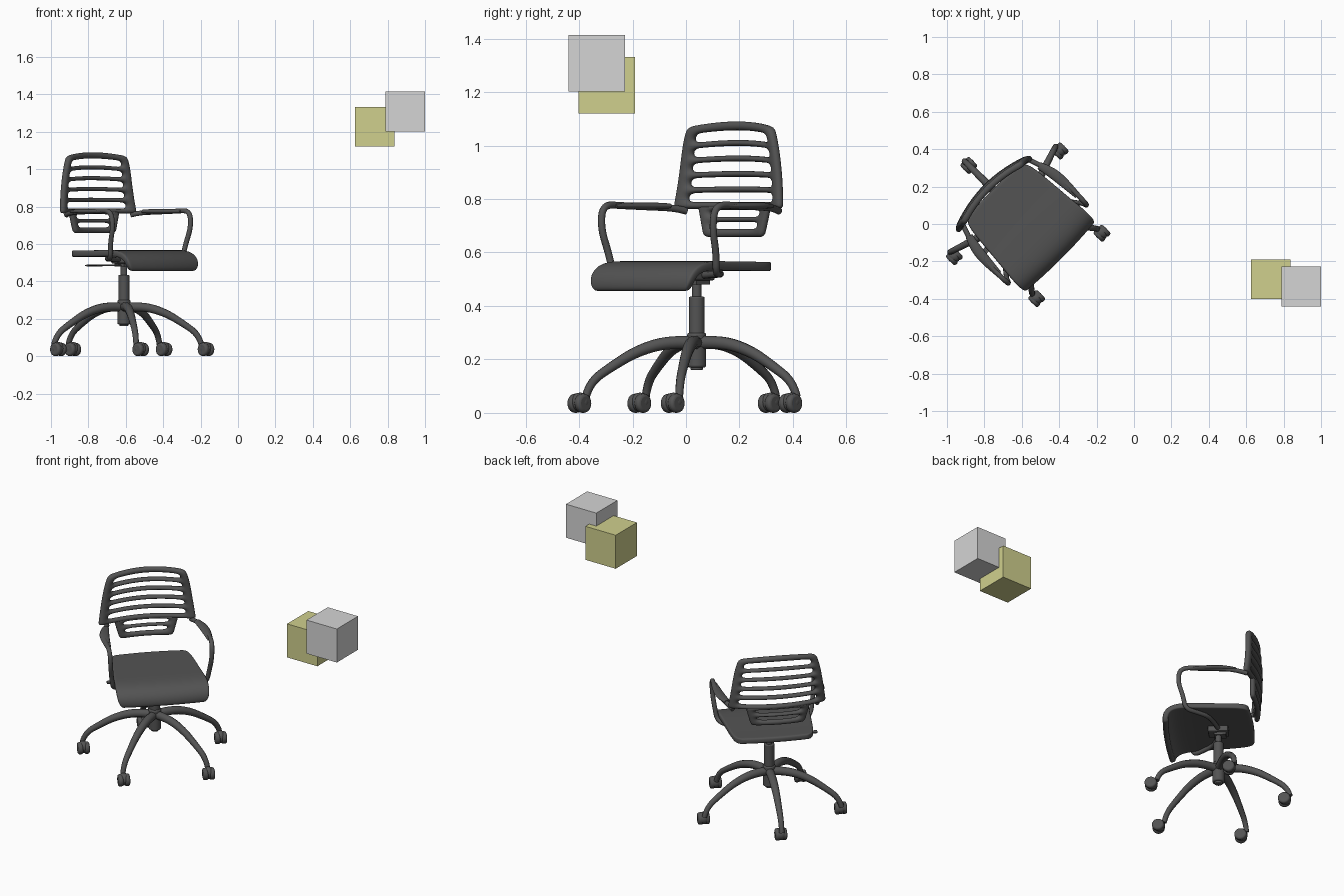
import bpy, bmesh, math
from mathutils import Matrix

cube = bpy.data.objects.get("Cube")
if cube:
    bpy.data.objects.remove(cube)


def material(name, r, g, b):
    m = bpy.data.materials.new(name)
    m.use_nodes = True
    m.diffuse_color = (r, g, b, 1)
    m.node_tree.nodes["Principled BSDF"].inputs["Base Color"].default_value = (r, g, b, 1)
    return m


dark = material("dark grey", 0.088, 0.088, 0.088)
grey = material("light grey", 0.66, 0.66, 0.66)
olive = material("pale olive", 0.63, 0.63, 0.27)
chair = []


def activate(o):
    bpy.ops.object.select_all(action="DESELECT")
    o.select_set(True)
    bpy.context.view_layer.objects.active = o


def finish(o, name, mat=dark, smooth=True):
    o.name = name
    o.data.materials.clear()
    o.data.materials.append(mat)
    if smooth:
        activate(o)
        bpy.ops.object.shade_smooth_by_angle(angle=math.radians(40))
    if mat is dark:
        chair.append(o)
    return o


def box(name, loc, size, mat=dark, bevel=0.0):
    bpy.ops.mesh.primitive_cube_add(size=1, location=loc)
    o = bpy.context.object
    o.data.transform(Matrix.Diagonal((*size, 1)))
    if bevel:
        mod = o.modifiers.new("Bevel", "BEVEL")
        mod.width, mod.segments = bevel, 2
    return finish(o, name, mat, smooth=False)


def cylinder(name, loc, r, depth, axis="Z", bevel=0.0):
    rot = (0, math.pi / 2, 0) if axis == "X" else (0, 0, 0)
    bpy.ops.mesh.primitive_cylinder_add(vertices=20, radius=r, depth=depth, location=loc, rotation=rot)
    o = bpy.context.object
    if bevel:
        mod = o.modifiers.new("Bevel", "BEVEL")
        mod.width, mod.segments = bevel, 3
    return finish(o, name)


def tube(name, points, r, radii=None):
    """Smooth round tube through a control path."""
    cu = bpy.data.curves.new(name, "CURVE")
    cu.dimensions = "3D"
    cu.bevel_depth, cu.bevel_resolution, cu.use_fill_caps = r, 3, True
    sp = cu.splines.new("NURBS")
    sp.points.add(len(points) - 1)
    for i, p in enumerate(points):
        sp.points[i].co = (*p, 1)
        sp.points[i].radius = radii[i] if radii else 1
    sp.use_endpoint_u, sp.order_u, sp.resolution_u = True, 3, 6
    o = bpy.data.objects.new(name, cu)
    bpy.context.collection.objects.link(o)
    activate(o)
    bpy.ops.object.convert(target="MESH")
    return finish(bpy.context.object, name)


def shell(name, rows, cols, point, hole, thickness):
    """Curved sheet with openings, thickened and rounded."""
    bm = bmesh.new()
    grid = [[bm.verts.new(point(u, r)) for u in cols] for r in rows]
    for i in range(len(rows) - 1):
        for j in range(len(cols) - 1):
            if not hole(i, (cols[j] + cols[j + 1]) / 2):
                a, b = grid[i], grid[i + 1]
                bm.faces.new((a[j], a[j + 1], b[j + 1], b[j]))
    bmesh.ops.recalc_face_normals(bm, faces=bm.faces)
    me = bpy.data.meshes.new(name)
    bm.to_mesh(me)
    bm.free()
    o = bpy.data.objects.new(name, me)
    bpy.context.collection.objects.link(o)
    sol = o.modifiers.new("Thickness", "SOLIDIFY")
    sol.thickness, sol.offset = thickness, 0
    sub = o.modifiers.new("Round", "SUBSURF")
    sub.levels = sub.render_levels = 2
    return finish(o, name)


# Seat: flat rear with a waterfall front edge
seat_rows = [(0.207, 0.548, 0.19), (0.192, 0.548, 0.222), (0.14, 0.548, 0.238), (0.0, 0.549, 0.25),
             (-0.12, 0.551, 0.26), (-0.21, 0.55, 0.268), (-0.265, 0.537, 0.27), (-0.295, 0.508, 0.268),
             (-0.302, 0.478, 0.26), (-0.297, 0.456, 0.24)]


def seat_point(u, row):
    y, z, half = row
    return (u * half, y + 0.012 * u * u * (1 if y < -0.2 else -1), z)


seat_cols = [-1, -0.95, -0.75, -0.4, 0, 0.4, 0.75, 0.95, 1]
shell("seat", seat_rows, seat_cols, seat_point, lambda i, u: False, 0.034)


# Backrest: curved frames with horizontal slots
def bowed(x, z):
    return 0.226 + 0.014 * math.sin((z - 0.66) / 0.43 * math.pi) - 0.75 * x * x


def back_point(u, z):
    t = (z - 0.765) / 0.325
    x = u * (0.286 - 0.045 * t - 0.016 * t ** 6)
    return (x - 0.013, bowed(x, z), z - 0.022 * t * u * u)


def lower_point(u, z):
    x = u * (0.158 + 0.032 * (z - 0.66) / 0.115)
    return (x - 0.013, bowed(x, z), z)


back_cols = [-1, -0.81, -0.65, -0.4, -0.13, 0.13, 0.4, 0.65, 0.81, 1]
slots = [0.79 + 0.058 * k for k in range(5)]
back_rows = [0.762] + [z + d for z in slots for d in (0, 0.034)] + [1.092]
shell("backrest_frame", back_rows, back_cols, back_point,
      lambda i, u: i % 2 == 1 and abs(u) < 0.81, 0.038)
low_cols = [-1, -0.73, -0.4, 0, 0.4, 0.73, 1]
shell("backrest_lower_loop", [0.656, 0.689, 0.713, 0.733, 0.758, 0.78], low_cols, lower_point,
      lambda i, u: i % 2 == 1 and abs(u) < 0.73, 0.034)

# Arms: bent tubes from the backrest to the underside of the seat, with pads
arm_path = [(0.245, 0.19, 0.755), (0.26, 0.15, 0.766), (0.29, 0.05, 0.77), (0.302, -0.09, 0.775),
            (0.298, -0.2, 0.78), (0.295, -0.212, 0.69), (0.285, -0.182, 0.6), (0.272, -0.17, 0.52),
            (0.22, -0.1, 0.52), (0.16, -0.03, 0.52), (0.04, 0.0, 0.515)]
pad_path = [(0.265, 0.12, 0), (0.285, 0.06, 0), (0.296, -0.03, 0), (0.297, -0.14, 0)]
for side, s in (("left", 1), ("right", -1)):
    tube(side + "_arm", [(s * x, y, z) for x, y, z in arm_path], 0.0135)
    pad = tube(side + "_arm_pad", [(s * x, y, z) for x, y, z in pad_path], 0.028, [0.7, 1, 1, 0.6])
    pad.scale.z = 0.5
    pad.location.z = 0.774

# Column and tilt mechanism
cylinder("hub", (0, 0, 0.235), 0.036, 0.13, bevel=0.008)
cylinder("hub_tip", (0, 0, 0.175), 0.024, 0.03, bevel=0.005)
cylinder("column", (0, 0, 0.355), 0.03, 0.16, bevel=0.006)
cylinder("column_neck", (0, 0, 0.47), 0.018, 0.1)
box("tilt_mechanism", (0, 0, 0.515), (0.08, 0.12, 0.04), bevel=0.008)
box("mechanism_plate", (0, 0.01, 0.488), (0.05, 0.07, 0.016))
tube("height_lever", [(0, 0, 0.486), (-0.15, 0, 0.486), (-0.28, 0, 0.484)], 0.005)
box("lever_paddle", (-0.25, 0, 0.485), (0.06, 0.03, 0.006))

# Five arched legs, each with a hooded twin-wheel caster
leg_profile = [(0.01, 0.262), (0.1, 0.268), (0.22, 0.235), (0.32, 0.175), (0.405, 0.115), (0.42, 0.06)]
for k in range(5):
    a = math.radians(18 + 72 * k)
    c, s = math.cos(a), math.sin(a)
    n = str(k + 1)
    tube("leg_" + n, [(r * c, r * s, z) for r, z in leg_profile], 0.025, [1, 1, 0.88, 0.74, 0.64, 0.6])
    x, y = 0.42 * c, 0.42 * s - 0.034
    for d in (-1, 1):
        cylinder("caster_wheel_" + n, (x + d * 0.019, y, 0.036), 0.036, 0.03, "X", 0.011)
    bpy.ops.mesh.primitive_uv_sphere_add(segments=16, ring_count=10, radius=0.036, location=(x, y + 0.004, 0.04))
    finish(bpy.context.object, "caster_hood_" + n)

# Turn the whole chair and set it in place
bpy.context.view_layer.update()
place = Matrix.Translation((-0.61, 0.04, 0)) @ Matrix.Rotation(math.radians(45), 4, "Z")
for o in chair:
    o.matrix_world = place @ o.matrix_world

# Two floating cubes
box("grey_cube", (0.894, -0.334, 1.308), (0.212, 0.212, 0.212), grey)
box("olive_cube", (0.731, -0.296, 1.226), (0.212, 0.212, 0.212), olive)
